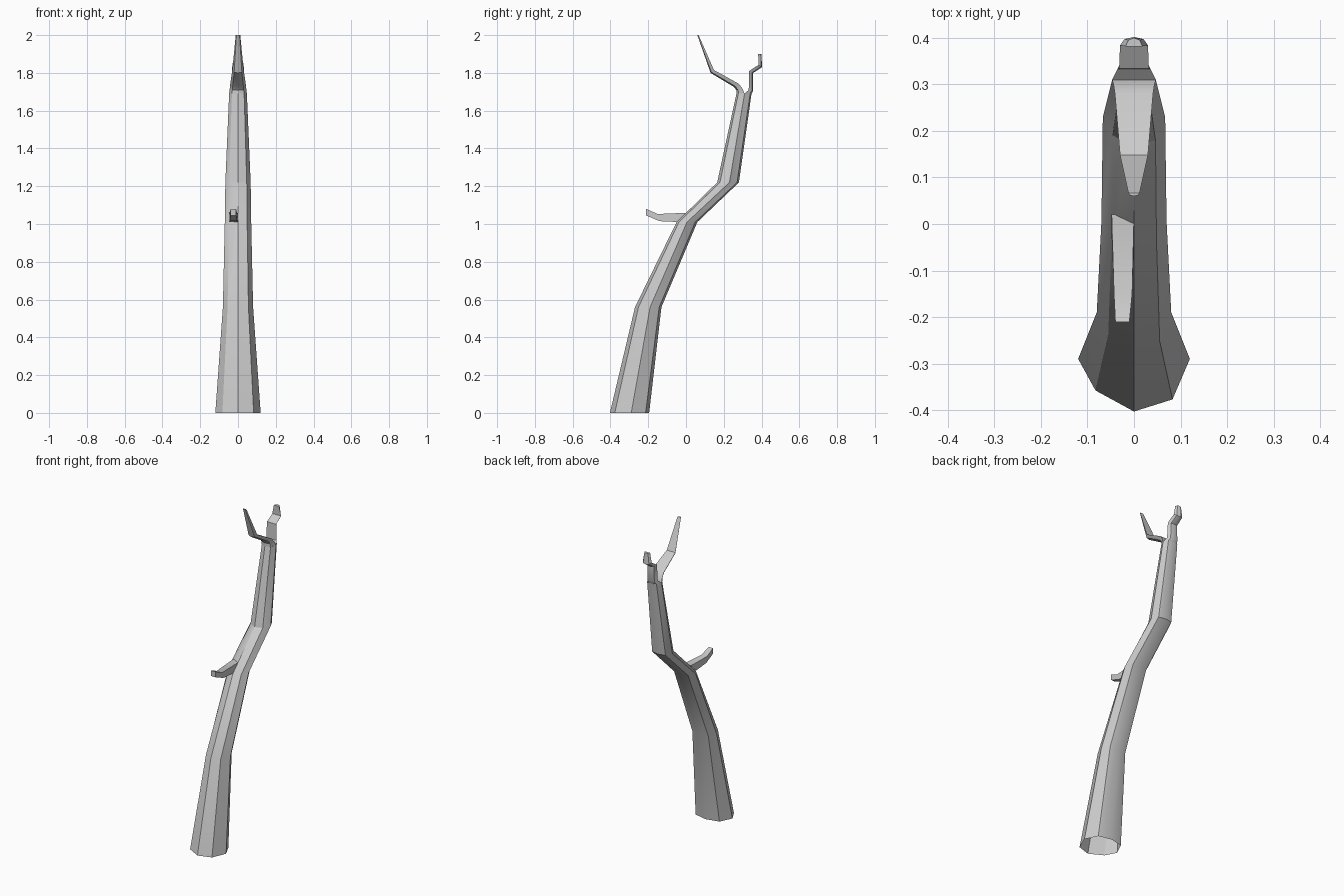
import bpy, bmesh, math

if "Cube" in bpy.data.objects:
    bpy.data.objects.remove(bpy.data.objects["Cube"])


def loft(name, rings, cap_start=False, cap_end=True):
    """Skin a list of equal-length closed rings into a tube."""
    bm = bmesh.new()
    loops = [[bm.verts.new(p) for p in ring] for ring in rings]
    n = len(loops[0])
    for a, b in zip(loops, loops[1:]):
        for i in range(n):
            j = (i + 1) % n
            bm.faces.new((a[i], a[j], b[j], b[i]))
    if cap_start:
        bm.faces.new(loops[0][::-1])
    if cap_end:
        bm.faces.new(loops[-1])
    bmesh.ops.recalc_face_normals(bm, faces=bm.faces[:])
    mesh = bpy.data.meshes.new(name)
    bm.to_mesh(mesh)
    bm.free()
    obj = bpy.data.objects.new(name, mesh)
    bpy.context.collection.objects.link(obj)
    bpy.context.view_layer.objects.active = obj
    bpy.ops.object.select_all(action='DESELECT')
    obj.select_set(True)
    bpy.ops.object.shade_smooth_by_angle(angle=math.radians(30))
    return obj


def octagon(z, w, front, mid, back):
    """Uneven eight-sided trunk section, counted round from +x."""
    f, b, d = front - mid, back - mid, 0.69 * w
    return [(w, mid, z), (d, mid + 0.8 * b, z), (0, back, z),
            (-d, mid + 0.8 * b, z), (-w, mid, z),
            (-d, mid + 0.6 * f, z), (0, front, z), (d, mid + 0.77 * f, z)]


def half_section(w, flat, apex):
    """Half of the trunk octagon: flat inner side and rounded outer side (y, z)."""
    pts = []
    for u, t in ((1, 0), (0.68, 0.75), (0, 1), (-0.68, 0.75), (-1, 0)):
        pts.append((u * w, flat[0] + t * (apex[0] - flat[0]),
                    flat[1] + t * (apex[1] - flat[1])))
    return pts


# Bent, tapering trunk, open underneath
loft("trunk", [octagon(*r) for r in (
    (0.0, 0.12, -0.403, -0.29, -0.195),
    (0.56, 0.08, -0.27, -0.19, -0.13),
    (1.01, 0.07, -0.05, 0.005, 0.06),
    (1.22, 0.067, 0.165, 0.23, 0.28),
    (1.69, 0.047, 0.267, 0.31, 0.347))], cap_end=False)

# Forked top: front limb leans forward, rear limb steps back
loft("front_limb", [half_section(*r) for r in (
    (0.047, (0.31, 1.69), (0.267, 1.69)),
    (0.044, (0.300, 1.715), (0.268, 1.708)),
    (0.041, (0.280, 1.742), (0.250, 1.728)),
    (0.030, (0.148, 1.815), (0.130, 1.80)),
    (0.012, (0.067, 2.0), (0.060, 2.0)))])
loft("rear_limb", [half_section(*r) for r in (
    (0.047, (0.31, 1.69), (0.347, 1.69)),
    (0.036, (0.332, 1.71), (0.355, 1.705)),
    (0.032, (0.334, 1.81), (0.356, 1.80)),
    (0.030, (0.384, 1.842), (0.402, 1.83)),
    (0.018, (0.382, 1.90), (0.400, 1.90)))])

# Small square twig on the left of the trunk
loft("twig", [[(x0, y0, zb), (x1, y0, zb), (x1, y1, zt), (x0, y1, zt)]
              for x0, x1, y0, y1, zb, zt in (
    (-0.048, 0.0, -0.03, 0.02, 1.01, 1.06),
    (-0.043, -0.004, -0.14, -0.15, 1.015, 1.053),
    (-0.040, -0.010, -0.211, -0.211, 1.045, 1.08))])
